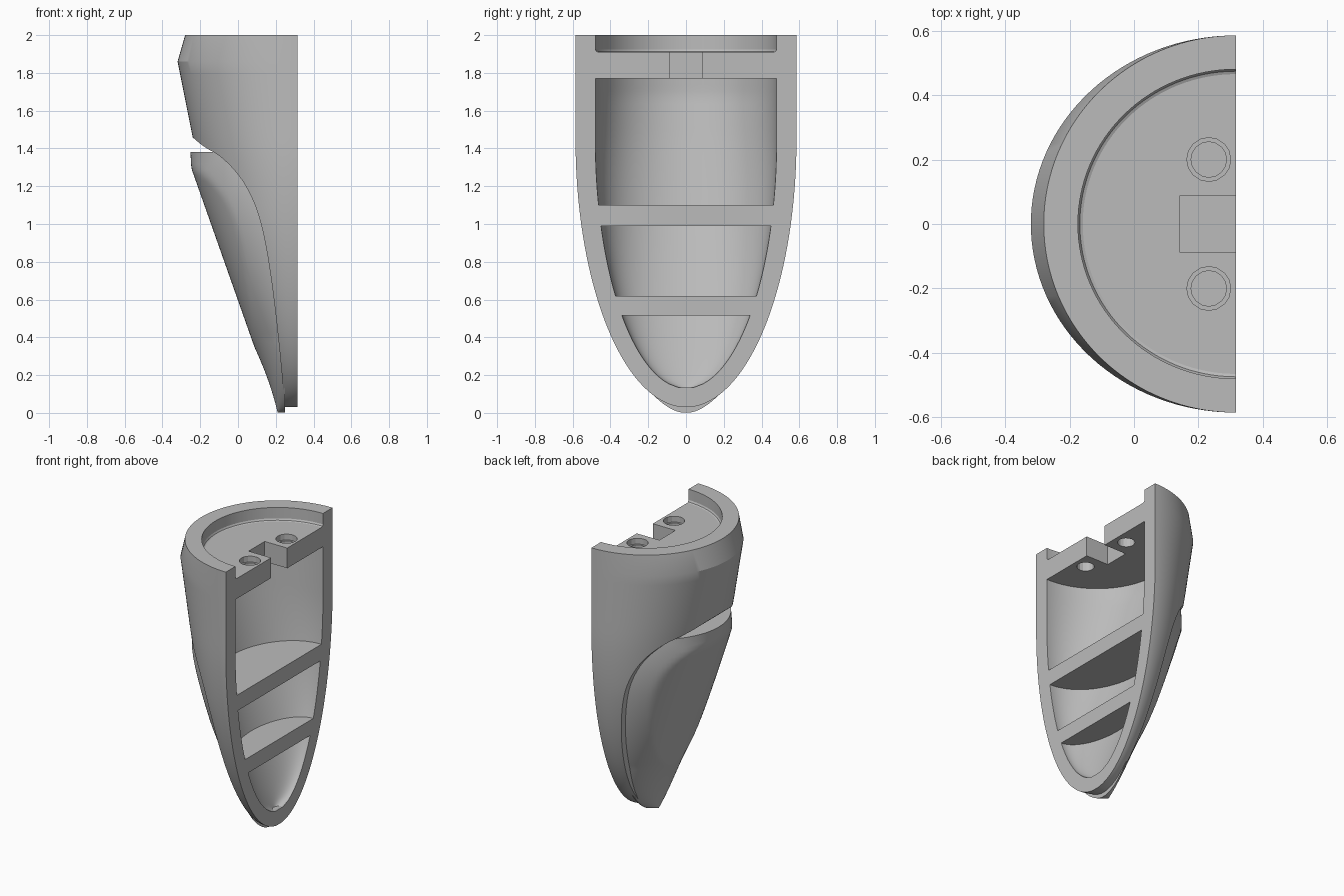
import bpy, bmesh, math
from mathutils import Vector

old = bpy.data.objects.get("Cube")
if old:
    bpy.data.objects.remove(old, do_unlink=True)

BACK = 0.316   # flat mounting face

grey = bpy.data.materials.new("plain_grey")
grey.use_nodes = True
grey.diffuse_color = (0.5, 0.5, 0.5, 1)
grey.node_tree.nodes["Principled BSDF"].inputs["Base Color"].default_value = (0.5, 0.5, 0.5, 1)


def lerp_table(table, z):
    for (z0, v0), (z1, v1) in zip(table, table[1:]):
        if z <= z1:
            return v0 + (v1 - v0) * (z - z0) / (z1 - z0)
    return table[-1][1]


def oval(z, height, width):
    """Half width of a pointed oval outline whose widest level is 1.45."""
    t = max(0, 1.45 - z) / height
    return width * math.sqrt(max(0, 1 - t * t))


def skin(name, rings):
    """Closed solid through rings of equal size, faces pointing outward."""
    bm = bmesh.new()
    rings = [[bm.verts.new(p) for p in ring] for ring in rings]
    for a, b in zip(rings, rings[1:]):
        for i in range(len(a)):
            j = (i + 1) % len(a)
            bm.faces.new((a[i], a[j], b[j], b[i]))
    bm.faces.new(rings[0][::-1])
    bm.faces.new(rings[-1])
    bm.normal_update()
    if bm.calc_volume(signed=True) < 0:
        bmesh.ops.reverse_faces(bm, faces=bm.faces[:])
    mesh = bpy.data.meshes.new(name)
    bm.to_mesh(mesh)
    bm.free()
    mesh.materials.append(grey)
    ob = bpy.data.objects.new(name, mesh)
    bpy.context.scene.collection.objects.link(ob)
    return ob


def loft(name, levels, section):
    return skin(name, [[(x, y, z) for x, y in section(z)] for z in levels])


def half_oval(depth, width, back=BACK, n=64):
    """Half ellipse bulging to -x; continues straight back when back is further."""
    lim = math.acos(min(1, max(0, BACK - back) / depth))
    pts = []
    for i in range(n + 1):
        a = lim * (2 * i / n - 1)
        pts.append((BACK - depth * math.cos(a), width * math.sin(a)))
    if back > BACK:
        pts += [(back, width), (back, -width)]
    return pts


def spread(lo, hi, n, power=1):
    return [lo + (hi - lo) * (i / n) ** power for i in range(n + 1)]


def volume(mesh):
    bm = bmesh.new()
    bm.from_mesh(mesh)
    v = bm.calc_volume()
    bm.free()
    return v


def combine(target, tool, operation):
    """Boolean with the first solver that gives a sound solid."""
    before = volume(target.data)
    mod = target.modifiers.new("combine", 'BOOLEAN')
    mod.operation = operation
    mod.object = tool
    for solver in ('MANIFOLD', 'EXACT', 'FLOAT'):
        mod.solver = solver
        graph = bpy.context.evaluated_depsgraph_get()
        result = bpy.data.meshes.new_from_object(target.evaluated_get(graph))
        ratio = volume(result) / before
        if 0.2 < ratio < 3 and ratio != 1:
            target.data = result
            break
    target.modifiers.remove(mod)
    bpy.data.objects.remove(tool, do_unlink=True)


# Sweeping seam between shell and front panel, smoothed by corner cutting
seam = [(-0.3, 1.5), (-0.24, 1.46), (-0.185, 1.41), (-0.09, 1.36), (0.015, 1.25), (0.085, 1.12),
        (0.13, 0.98), (0.17, 0.76), (0.21, 0.44), (0.245, 0.07), (0.25, -0.05)]
seam = [Vector(p) for p in seam]
for _ in range(3):
    cut = [seam[0]]
    for p, q in zip(seam, seam[1:]):
        cut += [p.lerp(q, 0.25), p.lerp(q, 0.75)]
    seam = cut + [seam[-1]]
seam_by_height = [(p.y, p.x) for p in reversed(seam)]


def seam_distance(x, z):
    if x >= lerp_table(seam_by_height, z):
        return 0
    best = 9
    point = Vector((x, z))
    for p, q in zip(seam, seam[1:]):
        t = max(0, min(1, (point - p).dot(q - p) / (q - p).length_squared))
        best = min(best, (point - p.lerp(q, t)).length)
    return best


# Outer shell, cut away in front of the seam
FRONT = [(0, 0.21), (1.0, -0.14), (1.46, -0.24), (1.86, -0.32), (2.0, -0.28)]


def shell_section(z):
    return half_oval(BACK - lerp_table(FRONT, z), oval(z, 1.42, 0.585))


shell = loft("bracket_shell", spread(0.031, 1.46, 48, 2) + spread(1.46, 1.86, 6)[1:] + [2.0], shell_section)
outline = [tuple(p) for p in seam] + [(0.25, -0.2), (-0.7, -0.2), (-0.7, 1.5)]
combine(shell, skin("seam_cutter", [[(x, y, z) for x, z in outline] for y in (-1, 1)]), 'DIFFERENCE')


# Front panel, its border sloping down into the seam
def panel_section(z):
    depth = BACK - 0.21 + 0.353 * z
    width = oval(z, 1.45, 0.575)
    fade = min(1, z / 0.4)
    pts = []
    for x, y in half_oval(depth, width, 0.25):
        s = fade * max(0, 1 - seam_distance(x, z) / 0.13)
        pts.append((min(0.25, BACK - (BACK - x) * (1 - 0.07 * s / depth)), y * (1 - 0.035 * s / width)))
    return pts


combine(shell, loft("front_panel", spread(0.001, 1.38, 70, 1.6), panel_section), 'UNION')


# Pockets between the ribs, open at the back
def pocket_section(z):
    front = max(lerp_table(FRONT, z), 0.21 - 0.353 * z)
    depth = min(0.49, BACK - front - 0.11)
    return half_oval(depth, oval(z, 1.32, 0.48), 0.45)


for lo, hi in ((0.135, 0.515), (0.62, 0.99), (1.10, 1.77)):
    combine(shell, loft("pocket_cutter", spread(lo, hi, 20), pocket_section), 'DIFFERENCE')

# Recess in the top with a rounded foot
rim = [(1.91, 0.465), (1.914, 0.474), (1.925, 0.48), (2.1, 0.48)]
combine(shell, loft("recess_cutter", [z for z, w in rim],
                    lambda z: half_oval(lerp_table(rim, z) + 0.01, lerp_table(rim, z), 0.45)), 'DIFFERENCE')

# Notch through the middle of the top plate
combine(shell, loft("notch_cutter", (1.7, 1.95),
                    lambda z: [(0.143, -0.088), (0.5, -0.088), (0.5, 0.088), (0.143, 0.088)]), 'DIFFERENCE')


# Stepped screw holes either side of the notch
def circle(cy, r, n=16):
    return [(0.232 + r * math.cos(math.tau * i / n), cy + r * math.sin(math.tau * i / n)) for i in range(n)]


for side in (-1, 1):
    for base, radius in ((1.7, 0.055), (1.87, 0.068)):
        combine(shell, loft("hole_cutter", (base, 1.95), lambda z: circle(side * 0.2, radius)), 'DIFFERENCE')

# Smooth curved surfaces, crisp edges
shell.data.shade_smooth()
shell.data.set_sharp_from_angle(angle=math.radians(22))
